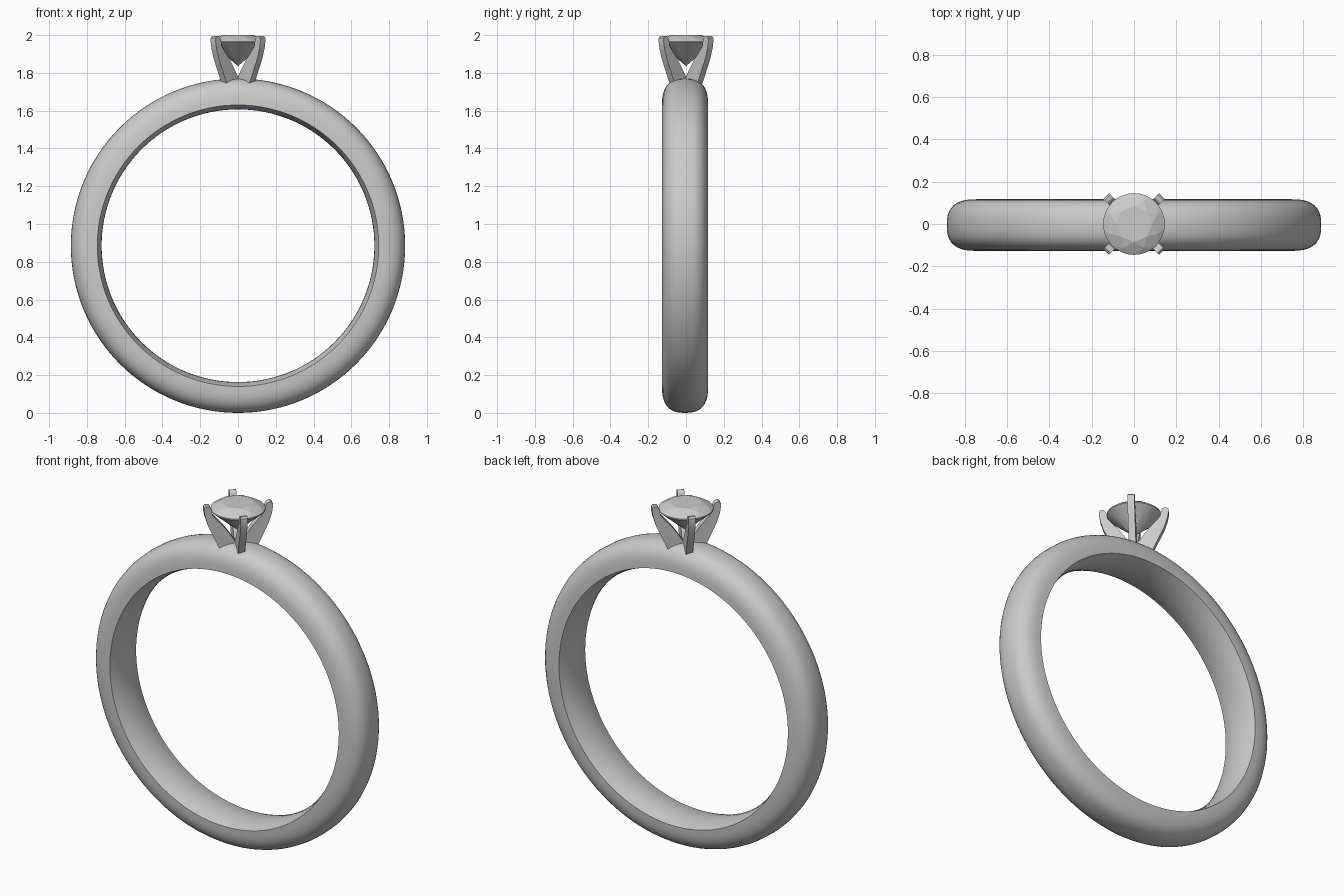
import bpy, bmesh, math
from mathutils import Matrix

if "Cube" in bpy.data.objects:
    bpy.data.objects.remove(bpy.data.objects["Cube"])

RING_Z = 0.885      # centre height of the band


def add_object(name, bm):
    bmesh.ops.recalc_face_normals(bm, faces=bm.faces)
    mesh = bpy.data.meshes.new(name)
    bm.to_mesh(mesh)
    bm.free()
    obj = bpy.data.objects.new(name, mesh)
    bpy.context.collection.objects.link(obj)
    return obj


def smooth(obj, degrees):
    bpy.ops.object.select_all(action='DESELECT')
    obj.select_set(True)
    bpy.context.view_layer.objects.active = obj
    bpy.ops.object.shade_smooth_by_angle(angle=math.radians(degrees))


# Band: domed outside, gently bowed comfort-fit inside, revolved about y
def make_band(segments=128, steps=20):
    half, r_edge, r_out, r_in, y_off, power = 0.122, 0.745, 0.885, 0.722, -0.005, 2.6
    profile = []
    for i in range(steps + 1):
        a = math.pi * i / steps
        c, s = math.cos(a), math.sin(a)
        y = half * math.copysign(abs(c) ** (2 / power), c)
        profile.append((y, r_edge + (r_out - r_edge) * abs(s) ** (2 / power)))
    for i in range(1, 8):
        t = -1 + i / 4
        profile.append((half * t, r_in + (r_edge - r_in) * t * t))
    bm = bmesh.new()
    rings = []
    for k in range(segments):
        a = 2 * math.pi * k / segments
        rings.append([bm.verts.new((r * math.sin(a), y + y_off, RING_Z + r * math.cos(a)))
                      for y, r in profile])
    n = len(profile)
    for k in range(segments):
        p, q = rings[k], rings[(k + 1) % segments]
        for j in range(n):
            m = (j + 1) % n
            bm.faces.new((p[j], p[m], q[m], q[j]))
    smooth(add_object("band", bm), 40)


# Brilliant-cut stone: hull of table, crown, girdle and culet points
def make_stone():
    bm = bmesh.new()
    for radius, z, count, turn in ((0.085, 2.0, 8, 0.0), (0.120, 1.986, 8, 0.5),
                                   (0.146, 1.967, 32, 0.0), (0.146, 1.960, 32, 0.0),
                                   (0.040, 1.868, 8, 0.5)):
        for k in range(count):
            a = 2 * math.pi * (k + turn) / count
            bm.verts.new((radius * math.cos(a), radius * math.sin(a), z))
    bm.verts.new((0, 0, 1.836))
    bmesh.ops.convex_hull(bm, input=bm.verts)
    bmesh.ops.dissolve_limit(bm, angle_limit=math.radians(1), verts=bm.verts, edges=bm.edges)
    add_object("stone", bm)


# Prong: curved side outline (radius, z) given thickness, turned to a diagonal
def make_prong(index):
    outline = [(0.100, 1.735), (0.118, 1.775), (0.143, 1.83), (0.165, 1.88),
               (0.180, 1.93), (0.187, 1.97), (0.185, 1.986), (0.176, 1.994),
               (0.163, 1.994), (0.153, 1.988), (0.147, 1.975), (0.140, 1.94),
               (0.116, 1.91), (0.080, 1.87), (0.045, 1.82), (0.015, 1.775), (0.010, 1.735)]
    width = 0.038
    bm = bmesh.new()
    face = bm.faces.new([bm.verts.new((r, -width / 2, z)) for r, z in outline])
    grown = bmesh.ops.extrude_face_region(bm, geom=[face])["geom"]
    verts = [v for v in grown if isinstance(v, bmesh.types.BMVert)]
    bmesh.ops.translate(bm, vec=(0, width, 0), verts=verts)
    bm.transform(Matrix.Rotation(math.radians(45 + 90 * index), 4, 'Z'))
    smooth(add_object("prong_%d" % (index + 1), bm), 40)


make_band()
make_stone()
for i in range(4):
    make_prong(i)
